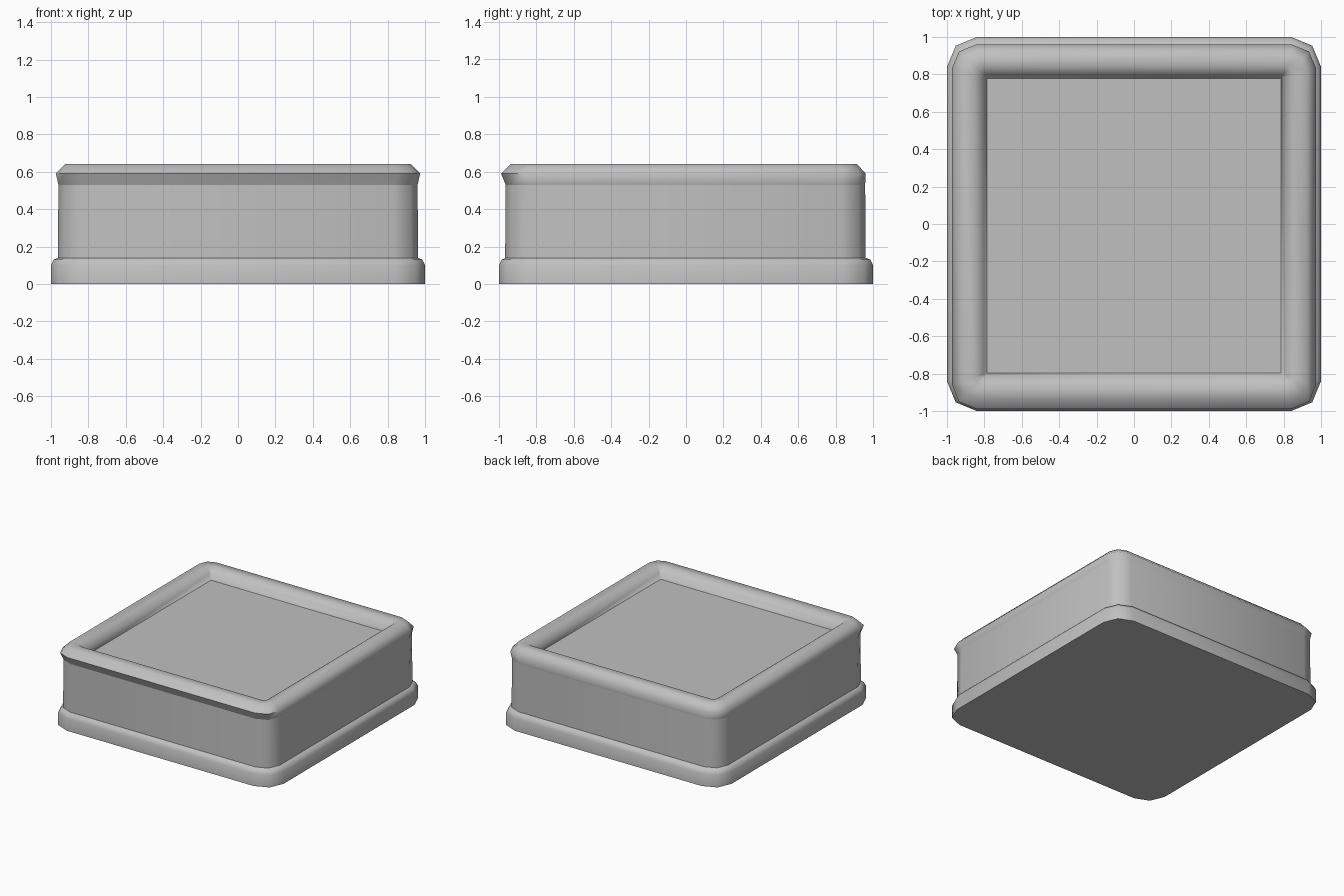
import bpy, bmesh, math

cube = bpy.data.objects.get("Cube")
if cube:
    bpy.data.objects.remove(cube, do_unlink=True)

grey = bpy.data.materials.new("stone_grey")
grey.use_nodes = True
colour = (0.53, 0.53, 0.53, 1)
grey.diffuse_color = colour
grey.node_tree.nodes["Principled BSDF"].inputs["Base Color"].default_value = colour


def rounded_square(half, radius, z, y_shift):
    """Square outline whose corners are two-segment arcs."""
    pts = []
    for quarter in range(4):
        start = quarter * math.pi / 2
        diag = start + math.pi / 4
        c = (half - radius) * math.sqrt(2)
        for step in range(3):
            a = start + step * math.pi / 4
            pts.append((c * math.cos(diag) + radius * math.cos(a),
                        c * math.sin(diag) + radius * math.sin(a) + y_shift, z))
    return pts


def loft(name, rings, cap_bottom=False, cap_top=False):
    """Skin a stack of (half width, corner radius, height, y shift) outlines."""
    bm = bmesh.new()
    loops = [[bm.verts.new(p) for p in rounded_square(*r)] for r in rings]
    for low, high in zip(loops, loops[1:]):
        n = len(low)
        for i in range(n):
            j = (i + 1) % n
            bm.faces.new((low[i], low[j], high[j], high[i]))
    if cap_bottom:
        bm.faces.new(loops[0][::-1])
    if cap_top:
        bm.faces.new(loops[-1])
    bmesh.ops.remove_doubles(bm, verts=bm.verts, dist=0.0005)
    mesh = bpy.data.meshes.new(name)
    bm.to_mesh(mesh)
    bm.free()
    mesh.materials.append(grey)
    obj = bpy.data.objects.new(name, mesh)
    bpy.context.collection.objects.link(obj)
    bpy.ops.object.select_all(action='DESELECT')
    obj.select_set(True)
    bpy.context.view_layer.objects.active = obj
    bpy.ops.object.shade_smooth_by_angle(angle=math.radians(60))
    return obj


# Stepped foot with a softened upper edge
loft("base_plinth", [(1.0, 0.16, 0, 0), (1.0, 0.16, 0.10, 0),
                     (0.985, 0.15, 0.13, 0), (0.96, 0.13, 0.14, 0)], cap_bottom=True)

# Upright walls
loft("side_walls", [(0.963, 0.13, 0.14, -0.003), (0.96, 0.13, 0.53, -0.003)])

# Flared rim that rolls over into the recess
loft("top_rim", [(0.96, 0.13, 0.53, -0.003), (0.974, 0.13, 0.59, -0.014),
                 (0.925, 0.09, 0.64, -0.012), (0.85, 0.04, 0.64, -0.011),
                 (0.805, 0.01, 0.605, -0.01), (0.787, 0, 0.56, -0.01)])

# Sunken flat top
loft("recessed_top", [(0.787, 0, 0.56, -0.01)], cap_top=True)
